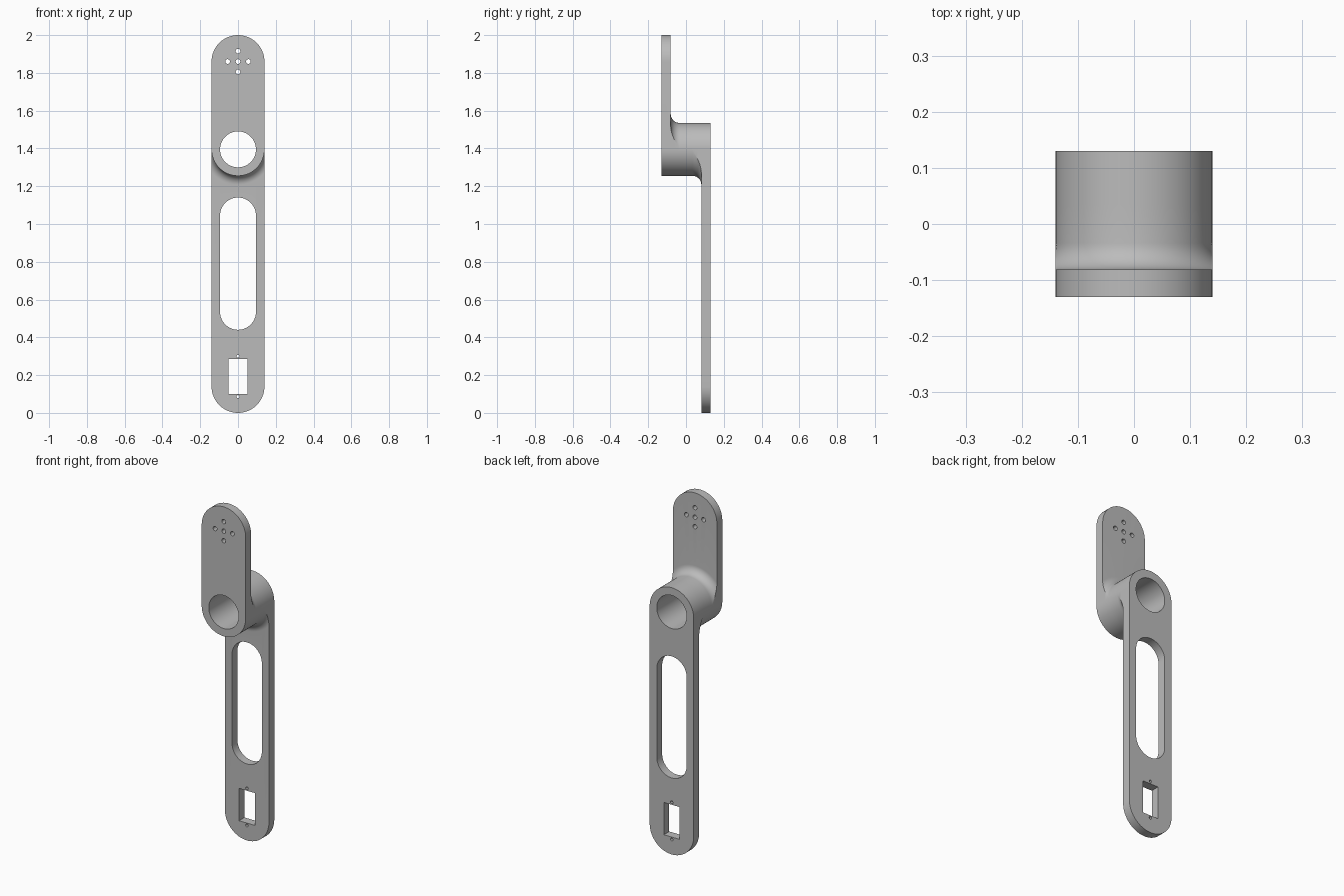
import bpy, bmesh
from math import sin, cos, pi, acos, sqrt, radians

if "Cube" in bpy.data.objects:
    bpy.data.objects.remove(bpy.data.objects["Cube"], do_unlink=True)

R = 0.14              # half width of plates and hub radius
HUB_Z = 1.395         # hub axis height
TOP_Z, LOW_Z = 1.86, 0.14   # centres of the rounded plate ends
BACK, INNER = 0.13, 0.081   # outer and inner plate planes
FILLET = 0.047
BORE = 0.095
SEG = 48

grey = bpy.data.materials.new("mid grey")
grey.use_nodes = True
grey.diffuse_color = (0.5, 0.5, 0.5, 1)
grey.node_tree.nodes["Principled BSDF"].inputs["Base Color"].default_value = (0.5, 0.5, 0.5, 1)


def arc(z, rho, sign):
    """Half circle around (0, z), clipped to the plate width."""
    a0 = acos(min(1, R / rho))
    angles = [a0 + (pi - 2 * a0) * i / SEG for i in range(SEG + 1)]
    return [(sign * rho * cos(a), z + sign * rho * sin(a)) for a in angles]


def section(y, top=(HUB_Z, R), bottom=(HUB_Z, R)):
    return [(x, y, z) for x, z in arc(*top, 1) + arc(*bottom, -1)]


def loft(bm, sections):
    rings = [[bm.verts.new(p) for p in s] for s in sections]
    n = len(rings[0])
    for a, b in zip(rings, rings[1:]):
        for i in range(n):
            j = (i + 1) % n
            bm.faces.new((a[i], a[j], b[j], b[i]))
    bm.faces.new(rings[0])
    bm.faces.new(rings[-1][::-1])


def finish(bm, name):
    bmesh.ops.remove_doubles(bm, verts=bm.verts, dist=1e-5)
    bmesh.ops.dissolve_degenerate(bm, edges=bm.edges, dist=1e-6)
    bmesh.ops.recalc_face_normals(bm, faces=bm.faces)
    mesh = bpy.data.meshes.new(name)
    bm.to_mesh(mesh)
    bm.free()
    mesh.materials.append(grey)
    ob = bpy.data.objects.new(name, mesh)
    bpy.context.collection.objects.link(ob)
    return ob


# Offset arm: upper plate, filleted hub, lower plate lofted front to back
steps = [i / 10 * pi / 2 for i in range(11)]
flare = [(FILLET * (1 - cos(t)), R + FILLET * (1 - sin(t))) for t in steps]
body = [section(y, top=(TOP_Z, R)) for y in (-BACK, -INNER)]
body += [section(-INNER + d, top=(HUB_Z, rho)) for d, rho in flare]
body += [section(INNER - d, bottom=(HUB_Z, rho)) for d, rho in reversed(flare)]
body += [section(y, bottom=(LOW_Z, R)) for y in (INNER, BACK)]
bm = bmesh.new()
loft(bm, body)
arm = finish(bm, "offset_arm")

# Openings, all running straight through from front to back
cut = bmesh.new()


def prism(outline):
    loft(cut, [[(x, y, z) for x, z in outline] for y in (-0.2, 0.2)])


def hole(x, z, r, length=0, n=24):
    half = [pi * i / n for i in range(n + 1)]
    upper = [(x + r * cos(a), z + length + r * sin(a)) for a in half]
    lower = [(x - r * cos(a), z - r * sin(a)) for a in half]
    prism(upper + lower if length else upper[:-1] + lower[:-1])


hole(0, HUB_Z, BORE, n=SEG)                       # hub bore
hole(0, 0.535, BORE, length=0.51, n=SEG)          # long slot
prism([(-0.05, 0.1), (0.05, 0.1), (0.05, 0.286), (-0.05, 0.286)])  # window
for z in (0.086, 0.3):                            # window screw holes
    hole(0, z, 0.008, n=10)
for dx, dz in ((0, 0), (1, 0), (-1, 0), (0, 1), (0, -1)):  # cross of holes
    hole(dx * 0.055, TOP_Z + dz * 0.055, 0.0125, n=12)
cutter = finish(cut, "openings_cutter")
cutter.hide_render = True

mod = arm.modifiers.new("openings", "BOOLEAN")
mod.operation = "DIFFERENCE"
mod.solver = "EXACT"
mod.object = cutter

bpy.ops.object.select_all(action="DESELECT")
arm.select_set(True)
bpy.context.view_layer.objects.active = arm
bpy.ops.object.modifier_apply(modifier=mod.name)
bpy.data.objects.remove(cutter, do_unlink=True)
bpy.ops.object.shade_smooth_by_angle(angle=radians(30))
